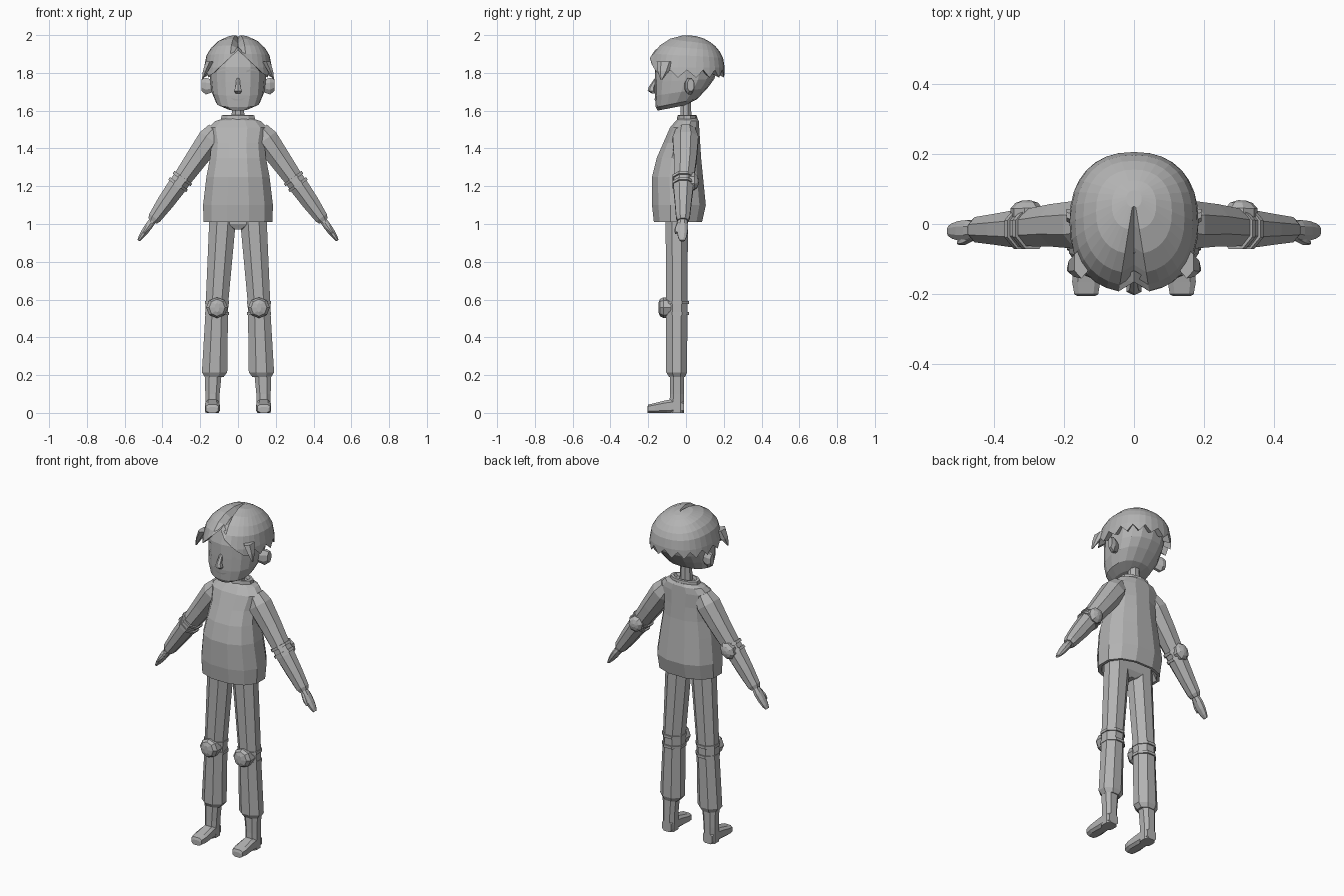
import bpy, bmesh, math
from mathutils import Vector as V
from mathutils.bvhtree import BVHTree

if "Cube" in bpy.data.objects:
    bpy.data.objects.remove(bpy.data.objects["Cube"])

grey = bpy.data.materials.new("plain_grey")
grey.diffuse_color = (0.45, 0.45, 0.45, 1)
grey.use_nodes = True
grey.node_tree.nodes["Principled BSDF"].inputs["Base Color"].default_value = grey.diffuse_color
X, Y, Z = V((1, 0, 0)), V((0, 1, 0)), V((0, 0, 1))


def finish(name, bm, mirror=False):
    bmesh.ops.recalc_face_normals(bm, faces=bm.faces)
    me = bpy.data.meshes.new(name)
    bm.to_mesh(me)
    bm.free()
    me.materials.append(grey)
    ob = bpy.data.objects.new(name, me)
    bpy.context.collection.objects.link(ob)
    if mirror:
        ob.modifiers.new("mirror", 'MIRROR').use_mirror_merge = False
    return ob


def se(a, e):
    """unit superellipse point"""
    c, s = math.cos(a), math.sin(a)
    return (math.copysign(abs(c) ** (2 / e), c), math.copysign(abs(s) ** (2 / e), s))


def skin(bm, rings, caps=(True, True)):
    n = len(rings[0])
    for r0, r1 in zip(rings, rings[1:]):
        for i in range(n):
            bm.faces.new((r0[i], r0[(i + 1) % n], r1[(i + 1) % n], r1[i]))
    if caps[0]:
        bm.faces.new(rings[0])
    if caps[1]:
        bm.faces.new(rings[-1])


def loft(name, rings, n=8, u=X, v=Y, e=2.0, off=0.5, mirror=False):
    """rings: (centre, half size along u, half size along v)"""
    bm = bmesh.new()
    out = []
    for c, a, b in rings:
        pts = [se(2 * math.pi * (i + off) / n, e) for i in range(n)]
        k = 1 / max(p[0] for p in pts), 1 / max(p[1] for p in pts)
        out.append([bm.verts.new(V(c) + u * (a * p * k[0]) + v * (b * q * k[1])) for p, q in pts])
    skin(bm, out)
    return finish(name, bm, mirror)


def zring(z, y0, y1, rx, x=0):
    return ((x, (y0 + y1) / 2, z), rx, (y1 - y0) / 2)


# jacket body with hollow hem
loft("jacket", [zring(*r) for r in (
    (1.06, -.13, .05, .14), (1.01, -.15, .07, .165), (1.01, -.17, .085, .182), (1.1, -.18, .105, .185),
    (1.25, -.18, .09, .167), (1.35, -.155, .08, .148), (1.43, -.12, .075, .14),
    (1.51, -.085, .07, .155), (1.545, -.055, .068, .12), (1.56, -.04, .06, .075))],
    n=12, e=2.3)
loft("collar", [zring(1.54, -.05, .063, .09), zring(1.575, -.045, .058, .088),
                zring(1.577, -.035, .047, .07), zring(1.56, -.03, .04, .06)], n=10)
loft("neck", [zring(1.53, -.03, .03, .035), zring(1.68, -.03, .025, .03)], n=8)

# trousers
loft("hips", [zring(.97, -.085, -.01, .03), zring(1.0, -.1, .01, .13), zring(1.1, -.1, .01, .14)], n=8)
loft("trouser_leg", [zring(.19, -.09, -.005, .05, .126), zring(.215, -.105, .005, .067, .124),
                     zring(.52, -.105, .008, .06, .113), zring(.6, -.105, .008, .06, .11),
                     zring(1.0, -.108, .01, .07, .083), zring(1.06, -.108, .01, .07, .083)],
     n=8, mirror=True)
for i, z in enumerate((.525, .585)):
    loft("knee_strap_%d" % i, [zring(z - .008, -.112, .016, .064, .112),
                               zring(z + .008, -.112, .016, .064, .111)], n=8, mirror=True)
loft("knee_pad", [((.111, -.08, .557), .058, .05), ((.111, -.12, .557), .058, .055),
                  ((.111, -.138, .557), .042, .045), ((.111, -.146, .557), .012, .025)],
     n=8, v=Z, off=0, mirror=True)

# boots
loft("boot_shaft", [zring(.0, -.09, -.01, .036, .136), zring(.1, -.085, -.01, .038, .135),
                    zring(.215, -.085, -.01, .045, .131)], n=8, e=2.6, mirror=True)
loft("boot_foot", [((.136, y, h / 2), w, h / 2) for y, h, w in (
    (-.01, .06, .03), (-.04, .075, .036), (-.1, .068, .037), (-.165, .052, .04), (-.2, .044, .034),
    (-.205, .03, .025))], n=8, v=Z, e=3.5, mirror=True)

# arms: frame along the sleeve
S = V((.135, -.002, 1.465))
D = V((.39, -.008, -.55)).normalized()
U = V((-D.z, 0, D.x)).normalized()


def limb(name, rings, n=8, off=.5):
    """rings: (distance down the arm, half width, half depth, y shift)"""
    return loft(name, [(S + D * t + Y * s, a, b) for t, a, b, s in rings],
                n, U, Y, 2.0, off, True)


limb("sleeve", [(-.04, .05, .05, 0), (.02, .066, .068, 0), (.15, .058, .06, 0), (.27, .05, .053, -.005),
                (.33, .05, .053, -.008), (.43, .045, .044, -.008), (.53, .035, .036, -.008),
                (.55, .026, .028, -.008)])
for i, t in enumerate((.275, .315)):
    limb("elbow_strap_%d" % i, [(t - .008, .058, .058, -.008), (t + .008, .058, .058, -.008)])
loft("elbow_pad", [(S + D * .295 + Y * y, a, b) for y, a, b in (
    (.025, .045, .05), (.05, .045, .05), (.066, .03, .035), (.073, .01, .012))],
    n=8, u=U, v=D, off=0, mirror=True)
limb("hand", [(.53, .018, .02, -.01), (.58, .02, .03, -.01), (.62, .018, .028, -.01),
              (.655, .013, .022, -.01), (.678, .007, .014, -.01)])
limb("thumb", [(.56, .01, .012, -.028), (.6, .011, .011, -.04), (.63, .006, .006, -.044)], n=6)

# head with slanted jaw
bm = bmesh.new()
rings = []
for z, y0, y1, rx, tilt in ((1.615, -.15, .0, .06, .2), (1.64, -.16, .06, .115, .2), (1.7, -.165, .115, .14, .15),
                            (1.76, -.165, .15, .147, .05), (1.83, -.163, .17, .15, 0),
                            (1.9, -.14, .14, .125, 0), (1.95, -.08, .08, .07, 0)):
    ring = []
    for i in range(16):
        a, b = se(2 * math.pi * i / 16, 2.4)
        dy = b * (y1 - y0) / 2
        ring.append(bm.verts.new((a * rx, (y0 + y1) / 2 + dy, z + tilt * dy)))
    rings.append(ring)
skin(bm, rings)
bm.normal_update()
face_tree = BVHTree.FromBMesh(bm)
finish("head", bm)


def plate(name, pts, mirror=True):
    """thin facial detail laid on the face"""
    bm = bmesh.new()
    vs = []
    for x, z in pts:
        hit = face_tree.ray_cast(V((x, -1, z)), Y)[0]
        vs.append(bm.verts.new(hit - Y * .004))
    bm.faces.new(vs)
    finish(name, bm, mirror)


plate("eye", [(.08 + .013 * math.cos(k * math.pi / 4), 1.745 + .028 * math.sin(k * math.pi / 4)) for k in range(8)])
plate("eyebrow", [(.045, 1.802), (.075, 1.814), (.11, 1.806), (.075, 1.822), (.045, 1.812)])
plate("mouth", [(-.04, 1.668), (0, 1.66), (.04, 1.668), (.02, 1.654), (-.02, 1.654)], False)
loft("nose", [((0, -.155, 1.775), .008, .008), ((0, -.18, 1.725), .013, .018),
              ((0, -.183, 1.705), .021, .02), ((0, -.168, 1.69), .012, .012)], n=6)
loft("ear", [((.135, .01, 1.73), .02, .033), ((.17, .02, 1.73), .024, .044),
             ((.192, .025, 1.735), .018, .032)], n=8, u=Y, v=Z, mirror=True)

# hair: parted dome with curtain fringe and jagged hem
N = 32
POLE = V((0, .08))


def dome(x, y):
    r = (abs(x / .18) ** 2.3 + abs((y - .005) / .2) ** 2.3) ** (1 / 2.3)
    return 1.828 + .172 * math.sqrt(max(0, 1 - r * r))


def hem(x, y, i):
    if y < -.09:                                   # fringe sweeps down to the temples
        return max(1.785, 1.92 - .95 * abs(x))
    return 1.775 if i % 2 else 1.815


bm = bmesh.new()
rings = [[] for _ in range(8)]
for i in range(N):
    cx, sy = se(2 * math.pi * i / N, 2.3)
    o = V((.18 * cx, .005 + .2 * sy))
    centre = i == N * 3 // 4
    h = hem(o.x, o.y, i)
    if centre:
        o.y = -.165
    for j, t in enumerate((.12, .35, .6, .8, .93, 1)):
        p = POLE + (o - POLE) * t
        z = dome(p.x, p.y) - (.035 * min(1, t * 2) if centre else 0)
        rings[j].append(bm.verts.new((p.x, p.y, max(z, h))))
    rings[6].append(bm.verts.new((o.x * 1.02, o.y, h)))
    rings[7].append(bm.verts.new((o.x * .82, o.y * .8, h + .02)))
skin(bm, rings, (True, False))
finish("hair", bm)
# temple locks
loft("temple_lock", [((.15, -.11, 1.86), .02, .045), ((.172, -.12, 1.81), .014, .03),
                     ((.188, -.13, 1.765), .003, .006)], n=6, mirror=True)
